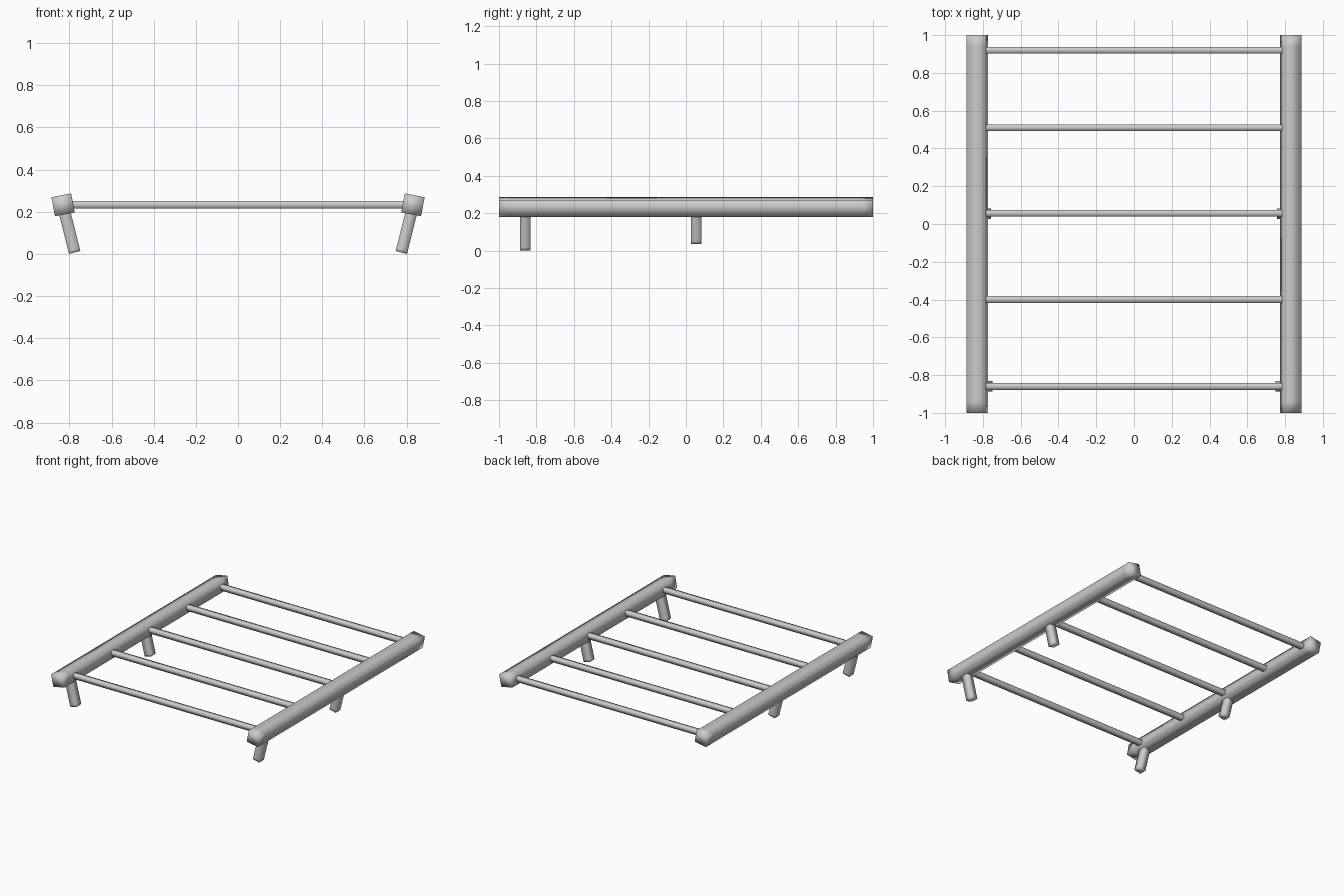
import bpy, bmesh, math
from mathutils import Matrix, Vector

if "Cube" in bpy.data.objects:
    bpy.data.objects.remove(bpy.data.objects["Cube"])


def smooth_bar(name, start, end, width, height, tilt=0.0, loop=0.06):
    """Square smooth-shaded bar from start to end, with support loops near both ends."""
    start, end = Vector(start), Vector(end)
    axis = end - start
    length = axis.length
    axis.normalize()
    ref = Vector((0, 1, 0)) if abs(axis.y) < 0.9 else Vector((0, 0, 1))
    u = ref.cross(axis).normalized()
    v = axis.cross(u)
    spin = Matrix.Rotation(tilt, 3, axis)
    u, v = spin @ u, spin @ v
    bm = bmesh.new()
    rings = []
    for d in (0, loop, length - loop, length):
        c = start + axis * d
        rings.append([bm.verts.new(c + u * (a * width / 2) + v * (b * height / 2))
                      for a, b in ((-1, -1), (1, -1), (1, 1), (-1, 1))])
    for r, s in zip(rings, rings[1:]):
        for i in range(4):
            j = (i + 1) % 4
            bm.faces.new((r[i], r[j], s[j], s[i]))
    bm.faces.new(rings[0][::-1])
    bm.faces.new(rings[-1])
    for f in bm.faces:
        f.smooth = True
    bmesh.ops.recalc_face_normals(bm, faces=bm.faces)
    mesh = bpy.data.meshes.new(name)
    bm.to_mesh(mesh)
    bm.free()
    obj = bpy.data.objects.new(name, mesh)
    bpy.context.collection.objects.link(obj)
    return obj


for side, s in (("left", -1), ("right", 1)):
    # Side rails, tilted inward
    smooth_bar(f"{side}_rail", (s * 0.83, -1, 0.233), (s * 0.83, 1, 0.233),
               0.096, 0.092, tilt=s * math.radians(11))
    # Splayed feet: the front pair reaches lower than the middle pair
    for label, y, z in (("front", -0.86, 0.007), ("middle", 0.055, 0.042)):
        foot_x = 0.775 + (z - 0.007) * 0.25
        top_x = foot_x + (0.215 - z) * 0.25
        smooth_bar(f"{side}_{label}_leg", (s * foot_x, y, z), (s * top_x, y, 0.215),
                   0.056, 0.056, loop=0.015)

# Cross rungs
for i, y in enumerate((-0.86, -0.40, 0.057, 0.51, 0.92)):
    smooth_bar(f"rung_{i + 1}", (-0.81, y, 0.233), (0.81, y, 0.233), 0.036, 0.036, loop=0.02)
